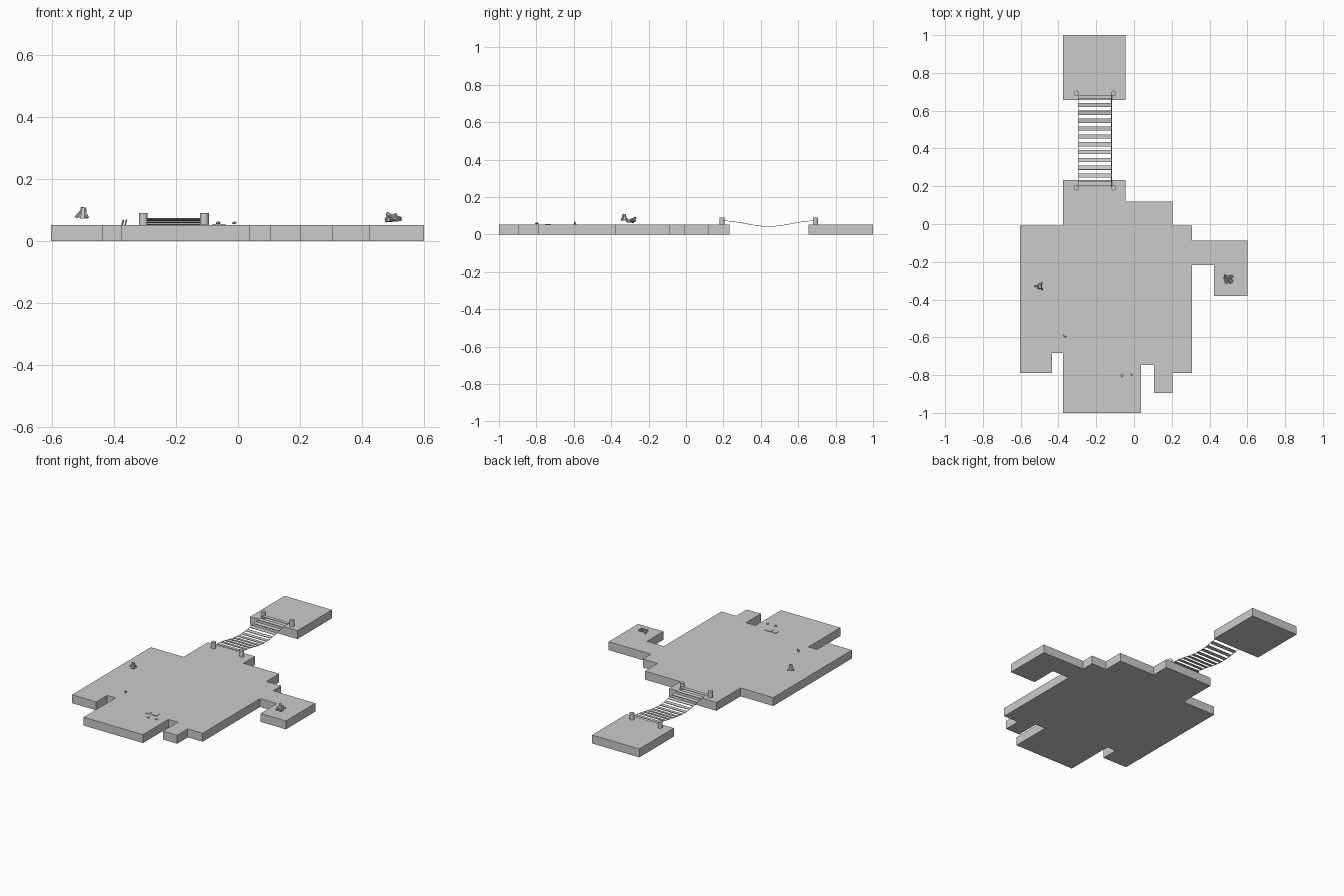
import bpy, bmesh, math
from mathutils import Vector

if "Cube" in bpy.data.objects:
    bpy.data.objects.remove(bpy.data.objects["Cube"])

TOP = 0.053


def make_object(name, bm):
    bmesh.ops.recalc_face_normals(bm, faces=bm.faces)
    mesh = bpy.data.meshes.new(name)
    bm.to_mesh(mesh)
    bm.free()
    ob = bpy.data.objects.new(name, mesh)
    bpy.context.collection.objects.link(ob)
    return ob


def slab(name, outline, z0, z1):
    bm = bmesh.new()
    face = bm.faces.new([bm.verts.new((x, y, z0)) for x, y in outline])
    ext = bmesh.ops.extrude_face_region(bm, geom=[face])
    verts = [v for v in ext["geom"] if isinstance(v, bmesh.types.BMVert)]
    bmesh.ops.translate(bm, verts=verts, vec=(0, 0, z1 - z0))
    # the source face is kept as the underside
    if not face.is_valid or len(bm.faces) < len(outline) + 2:
        bm.faces.new([v for v in bm.verts if v not in verts])
    return make_object(name, bm)


def rect(x0, x1, y0, y1):
    return [(x0, y0), (x1, y0), (x1, y1), (x0, y1)]


def rod(name, a, b, r0, r1=None, sides=8):
    a, b = Vector(a), Vector(b)
    bm = bmesh.new()
    bmesh.ops.create_cone(bm, cap_ends=True, segments=sides, radius1=r0,
                          radius2=r0 if r1 is None else r1, depth=(b - a).length)
    ob = make_object(name, bm)
    ob.location = (a + b) / 2
    ob.rotation_euler = (b - a).to_track_quat('Z', 'Y').to_euler()
    return ob


# Main platform with stepped outline
slab("main_platform", [
    (-0.375, 0.233), (-0.045, 0.233), (-0.045, 0.12), (0.203, 0.12),
    (0.203, -0.007), (0.306, -0.007), (0.306, -0.087), (0.60, -0.087),
    (0.60, -0.38), (0.423, -0.38), (0.423, -0.217), (0.306, -0.217),
    (0.306, -0.79), (0.203, -0.79), (0.203, -0.895), (0.105, -0.895),
    (0.105, -0.747), (0.038, -0.747), (0.038, -1.0), (-0.375, -1.0),
    (-0.375, -0.683), (-0.435, -0.683), (-0.435, -0.79), (-0.603, -0.79),
    (-0.603, -0.007), (-0.375, -0.007)], 0, TOP)

# Separate far platform
slab("far_platform", rect(-0.375, -0.045, 0.656, 1.0), 0, TOP)

# Bridge posts
for y in (0.192, 0.692):
    for x in (-0.305, -0.108):
        rod("bridge_post", (x, y, TOP - 0.003), (x, y, 0.091), 0.014, sides=16)

# Sagging bridge: planks and side ropes
Y0, Y1 = 0.195, 0.69


def sag(y):
    return 0.058 + 0.015 * math.cos(2 * math.pi * (y - Y0) / (Y1 - Y0))


for i in range(12):
    y = 0.195 + 0.0415 * i + 0.02
    bm = bmesh.new()
    bmesh.ops.create_cube(bm, size=1)
    bmesh.ops.scale(bm, vec=(0.176, 0.022, 0.003), verts=bm.verts)
    plank = make_object("bridge_plank", bm)
    plank.location = (-0.207, y, sag(y))
    plank.rotation_euler.x = math.atan((sag(y + 0.01) - sag(y - 0.01)) / 0.02)

for x in (-0.295, -0.119):
    cu = bpy.data.curves.new("bridge_rope", 'CURVE')
    cu.dimensions = '3D'
    cu.bevel_depth = 0.0015
    cu.bevel_resolution = 1
    cu.use_fill_caps = True
    sp = cu.splines.new('POLY')
    n = 24
    sp.points.add(n)
    for k in range(n + 1):
        y = Y0 + (Y1 - Y0) * k / n
        sp.points[k].co = (x, y, sag(y), 1)
    bpy.context.collection.objects.link(bpy.data.objects.new("bridge_rope", cu))

# Broken stump with spreading roots
rod("stump", (-0.5, -0.33, 0.074), (-0.498, -0.332, 0.109), 0.015, 0.009, 7)
for ang in (60, 180, 310):
    a = math.radians(ang)
    c, s = math.cos(a), math.sin(a)
    rod("stump_root", (-0.5 + 0.024 * c, -0.33 + 0.022 * s, 0.076),
        (-0.5 + 0.006 * c, -0.33 + 0.006 * s, 0.094), 0.004, 0.006, 6)

# Crossed pile of logs
for a, b in (((0.476, -0.28, 0.068), (0.525, -0.305, 0.072)),
             ((0.485, -0.315, 0.07), (0.522, -0.272, 0.074)),
             ((0.482, -0.27, 0.088), (0.515, -0.312, 0.069)),
             ((0.48, -0.3, 0.073), (0.51, -0.276, 0.084))):
    rod("log", a, b, 0.007, sides=8)

# Low floor slabs
slab("floor_slab", rect(-0.118, -0.093, -0.754, -0.723), TOP, 0.056)
slab("floor_slab", rect(-0.083, -0.041, -0.754, -0.723), TOP, 0.056)

# Small pebbles and twigs
for x, y, r in ((-0.064, -0.8, 0.009), (-0.012, -0.795, 0.008)):
    bm = bmesh.new()
    bmesh.ops.create_icosphere(bm, subdivisions=1, radius=r)
    bmesh.ops.scale(bm, vec=(1, 1, 0.6), verts=bm.verts)
    make_object("pebble", bm).location = (x, y, 0.059)
rod("twig", (-0.374, -0.588, TOP), (-0.369, -0.597, 0.068), 0.0025, sides=6)
rod("twig", (-0.364, -0.598, TOP), (-0.359, -0.594, 0.07), 0.0025, sides=6)
